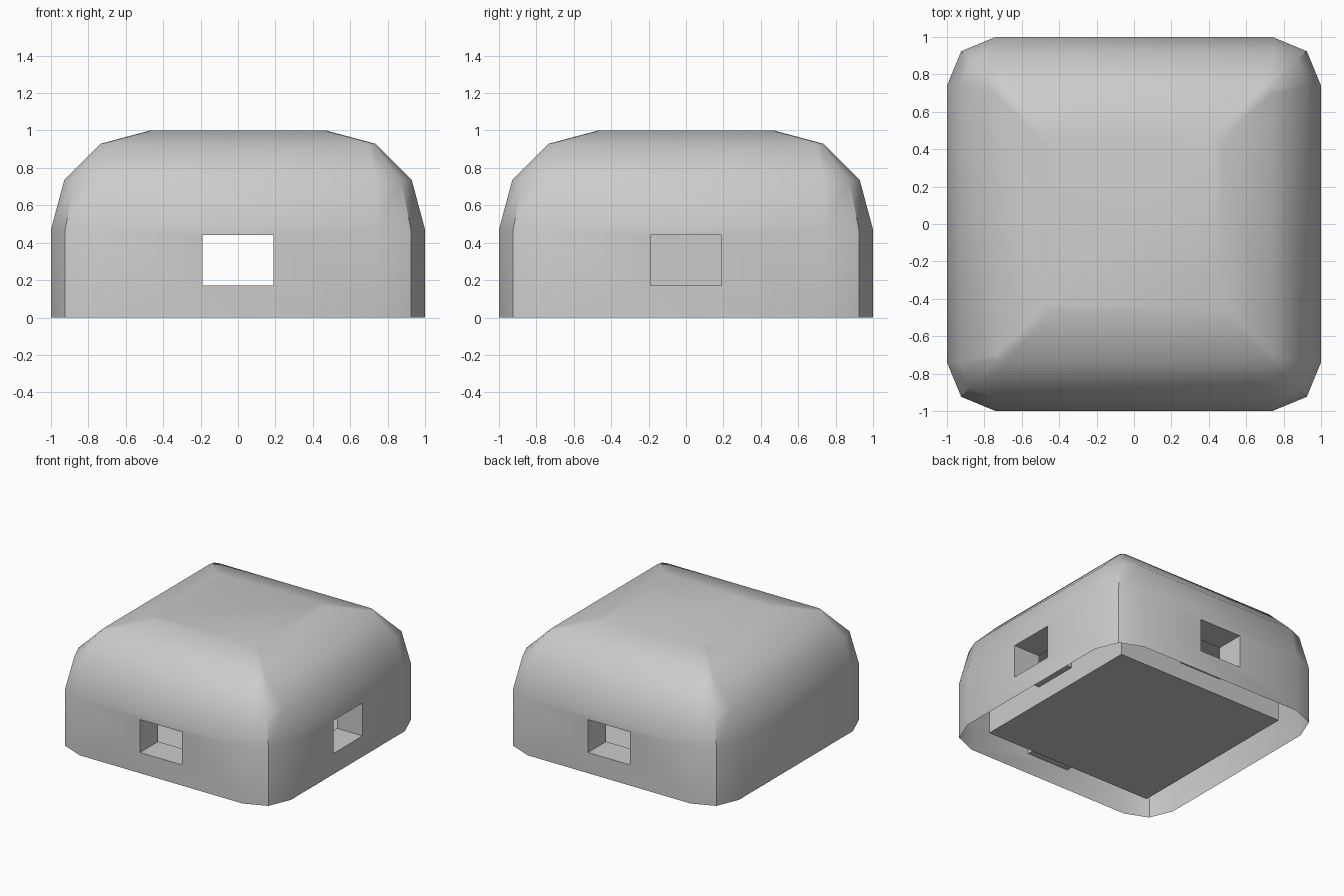
import bpy, bmesh, math

if "Cube" in bpy.data.objects:
    bpy.data.objects.remove(bpy.data.objects["Cube"])


def make_object(name, bm):
    bmesh.ops.recalc_face_normals(bm, faces=bm.faces)
    mesh = bpy.data.meshes.new(name)
    bm.to_mesh(mesh)
    bm.free()
    obj = bpy.data.objects.new(name, mesh)
    bpy.context.collection.objects.link(obj)
    return obj


def box(name, lo, hi):
    bm = bmesh.new()
    bmesh.ops.create_cube(bm, size=1)
    for v in bm.verts:
        v.co = [lo[i] + (v.co[i] + 0.5) * (hi[i] - lo[i]) for i in range(3)]
    obj = make_object(name, bm)
    obj.hide_render = True
    return obj


def ring(bm, half, r, z):
    # rounded square with two segments per corner
    verts = []
    for q in range(4):
        mid = math.radians(45 + 90 * q)
        cx = math.copysign(half - r, math.cos(mid))
        cy = math.copysign(half - r, math.sin(mid))
        for k in range(3):
            a = math.radians(90 * q + 45 * k)
            verts.append(bm.verts.new((cx + r * math.cos(a), cy + r * math.sin(a), z)))
    return verts


# Rounded outer dome: vertical corners radius 0.26, top edge radius 0.53
bm = bmesh.new()
rings = [ring(bm, 1, 0.26, 0)]
for k in range(4):
    a = math.radians(30 * k)
    inset = 0.53 * (1 - math.cos(a))
    rings.append(ring(bm, 1 - inset, max(0.26 - inset, 0.04), 0.47 + 0.53 * math.sin(a)))
for lower, upper in zip(rings, rings[1:]):
    for i in range(12):
        j = (i + 1) % 12
        bm.faces.new((lower[i], lower[j], upper[j], upper[i]))
bm.faces.new(rings[0])
bm.faces.new(rings[-1])
shelter = make_object("shelter_shell", bm)

# Inner room, front-to-back windows and right window
cutters = [
    box("room_cutter", (-0.765, -0.765, 0.03), (0.765, 0.765, 0.77)),
    box("front_back_window_cutter", (-0.19, -1.2, 0.17), (0.19, 1.2, 0.44)),
    box("right_window_cutter", (0.3, -0.19, 0.17), (1.2, 0.19, 0.44)),
]
bpy.context.view_layer.objects.active = shelter
shelter.select_set(True)
for c in cutters:
    mod = shelter.modifiers.new(c.name, 'BOOLEAN')
    mod.operation = 'DIFFERENCE'
    mod.solver = 'EXACT'
    mod.object = c
    bpy.ops.object.modifier_apply(modifier=mod.name)
for c in cutters:
    bpy.data.objects.remove(c, do_unlink=True)

# Open underside around the room floor
bm = bmesh.new()
bm.from_mesh(shelter.data)
under = [f for f in bm.faces if all(abs(v.co.z) < 1e-4 for v in f.verts)]
bmesh.ops.delete(bm, geom=under, context='FACES')
bm.to_mesh(shelter.data)
bm.free()

bpy.ops.object.shade_smooth_by_angle(angle=math.radians(40))
